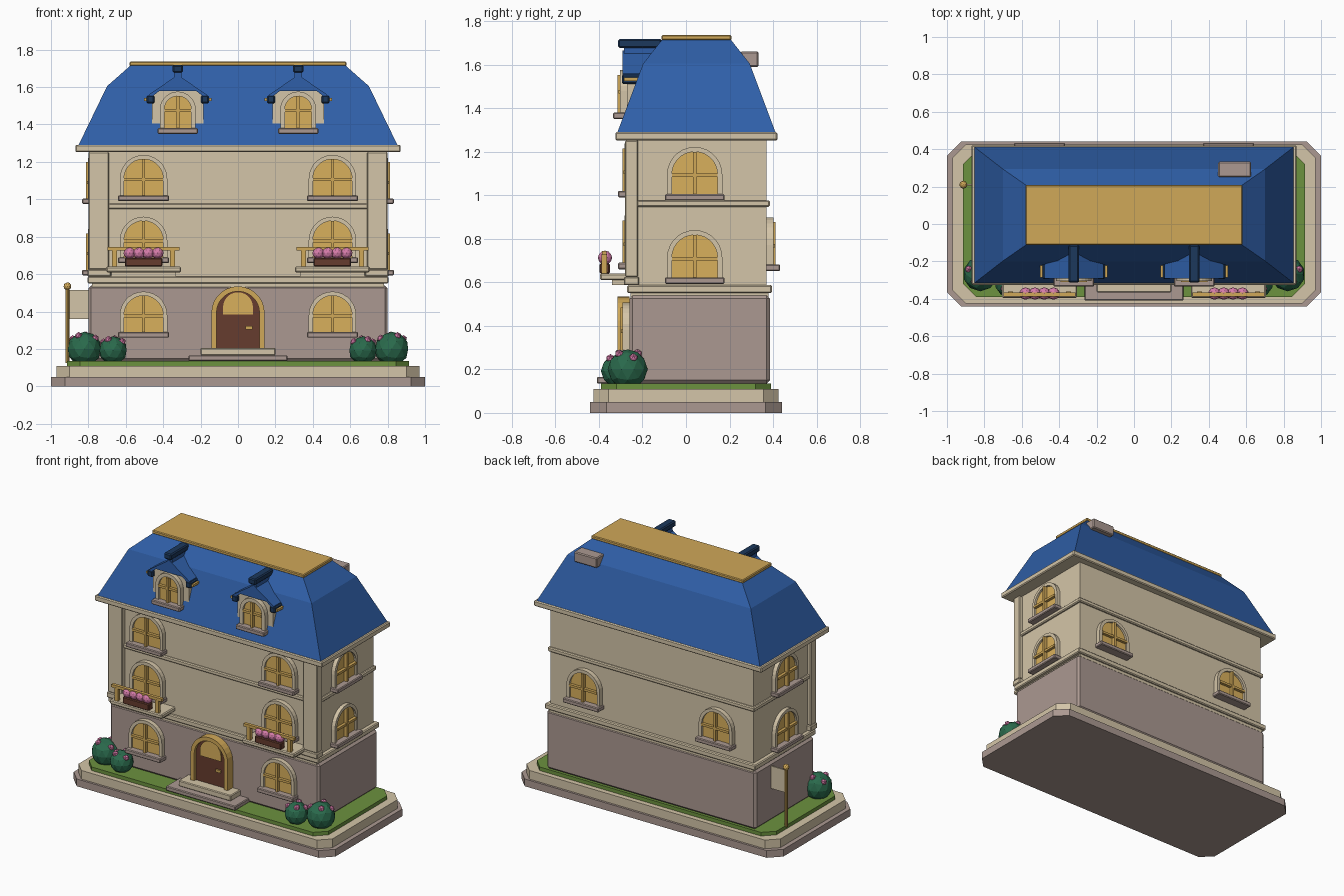
import bpy, bmesh, math
from mathutils import Matrix, Vector

cube = bpy.data.objects.get("Cube")
if cube:
    bpy.data.objects.remove(cube, do_unlink=True)


def material(name, r, g, b):
    lin = [((c / 255 + 0.055) / 1.055) ** 2.4 for c in (r, g, b)] + [1]
    m = bpy.data.materials.new(name)
    m.use_nodes = True
    m.diffuse_color = lin
    m.node_tree.nodes["Principled BSDF"].inputs["Base Color"].default_value = lin
    return m


CREAM = material("cream stone", 212, 197, 168)
TAUPE = material("taupe stone", 171, 153, 145)
BLUE = material("blue slate", 47, 95, 168)
NAVY = material("navy trim", 28, 56, 92)
GOLD = material("gold", 208, 168, 88)
GLASS = material("warm glass", 217, 176, 92)
GRASS = material("grass", 108, 146, 62)
LEAF = material("leaf green", 42, 106, 76)
PINK = material("pink petals", 214, 124, 170)
BROWN = material("brown wood", 102, 60, 46)
I = Matrix.Identity(4)


def finish(name, bm, mat, mw=I, bevel=0):
    bmesh.ops.recalc_face_normals(bm, faces=bm.faces)
    me = bpy.data.meshes.new(name)
    bm.to_mesh(me)
    bm.free()
    me.materials.append(mat)
    ob = bpy.data.objects.new(name, me)
    ob.matrix_world = mw
    bpy.context.collection.objects.link(ob)
    if bevel:
        mod = ob.modifiers.new("edge", "BEVEL")
        mod.width, mod.segments = bevel, 1
    return ob


def box(name, x, y, z, mat, mw=I, bevel=0):
    """Box from three (low, high) ranges."""
    bm = bmesh.new()
    bmesh.ops.create_cube(bm, size=1)
    for v in bm.verts:
        v.co = [r[0] + (c + 0.5) * (r[1] - r[0]) for c, r in zip(v.co, (x, y, z))]
    return finish(name, bm, mat, mw, bevel)


def prism(name, pts, lo, hi, mat, mw=I, axis="Y", bevel=0):
    """Extrude a flat outline along Y (points are x, z) or Z (points are x, y)."""
    bm = bmesh.new()
    put = (lambda p, d: (p[0], d, p[1])) if axis == "Y" else (lambda p, d: (p[0], p[1], d))
    face = bm.faces.new([bm.verts.new(put(p, lo)) for p in pts])
    ext = bmesh.ops.extrude_face_region(bm, geom=[face])["geom"]
    shift = Vector(put((0, 0), hi - lo))
    bmesh.ops.translate(bm, vec=shift, verts=[e for e in ext if isinstance(e, bmesh.types.BMVert)])
    return finish(name, bm, mat, mw, bevel)


def ball(name, at, r, mat, sub=2):
    bm = bmesh.new()
    bmesh.ops.create_icosphere(bm, subdivisions=sub, radius=r)
    return finish(name, bm, mat, Matrix.Translation(at))


def arch(r, spring, n=14):
    """Arched outline standing on height 0."""
    top = [(r * math.cos(math.pi * i / n), spring + r * math.sin(math.pi * i / n)) for i in range(n + 1)]
    return [(r, 0)] + top + [(-r, 0)]


def arch_ring(name, r_out, r_in, spring, depth, mat, mw):
    outer, inner = arch(r_out, spring), arch(r_in, spring)
    bm = bmesh.new()
    rows = [[bm.verts.new((x, y, z)) for x, z in pts]
            for pts, y in ((outer, 0), (outer, -depth), (inner, -depth), (inner, 0))]
    for k in range(4):
        a, b = rows[k], rows[(k + 1) % 4]
        for i in range(len(a) - 1):
            bm.faces.new((a[i], a[i + 1], b[i + 1], b[i]))
    for i in (0, -1):
        bm.faces.new([row[i] for row in rows])
    return finish(name, bm, mat, mw)


def window(name, at, turn=0, r=0.105, spring=0.09, rim=0.022, sill=0.137):
    """Arched window; local -y points out of the wall, height 0 is the sill top."""
    mw = Matrix.Translation(at) @ Matrix.Rotation(turn, 4, "Z")
    arch_ring(name + "_frame", r + rim, r, spring, 0.032, CREAM, mw)
    prism(name + "_glass", arch(r, spring), 0, -0.018, GLASS, mw)
    box(name + "_mullion", (-0.008, 0.008), (-0.042, 0), (0, spring + r), GOLD, mw)
    box(name + "_crossbar", (-r, r), (-0.038, 0), (spring - 0.012, spring + 0.004), GOLD, mw)
    box(name + "_sill", (-sill, sill), (-0.063, 0.01), (-0.03, 0), TAUPE, mw, 0.005)


def octagon(x, y, c):
    return [(x - c, -y), (x, c - y), (x, y - c), (x - c, y),
            (c - x, y), (-x, y - c), (-x, c - y), (c - x, -y)]


# Stepped plinth and lawn
prism("plinth_base", octagon(1, 0.44, 0.075), 0, 0.05, TAUPE, axis="Z")
prism("plinth_top", octagon(0.97, 0.425, 0.07), 0.05, 0.11, CREAM, axis="Z")
prism("lawn", octagon(0.915, 0.39, 0.07), 0.11, 0.135, GRASS, axis="Z")

# Walls, bands and corner pilasters
box("ground_floor", (-0.8, 0.8), (-0.26, 0.385), (0.135, 0.54), TAUPE, bevel=0.015)
box("lower_band_foot", (-0.78, 0.78), (-0.255, 0.38), (0.53, 0.555), CREAM)
box("lower_band", (-0.805, 0.805), (-0.27, 0.395), (0.55, 0.587), CREAM, bevel=0.006)
box("upper_floors", (-0.775, 0.775), (-0.25, 0.37), (0.58, 1.26), CREAM)
box("middle_band", (-0.79, 0.79), (-0.262, 0.385), (0.947, 0.977), CREAM, bevel=0.006)
box("cornice", (-0.87, 0.87), (-0.325, 0.42), (1.252, 1.29), CREAM, bevel=0.006)
for side, s in (("left", 1), ("right", -1)):
    box(side + "_pilaster", sorted((s * 0.69, s * 0.8)), (-0.28, -0.22), (0.625, 1.252), CREAM, bevel=0.005)
    box(side + "_pilaster_foot", sorted((s * 0.68, s * 0.805)), (-0.285, -0.215), (0.587, 0.625), CREAM, bevel=0.005)

# Two-slope roof with flat cap
bm = bmesh.new()
rings = []
for hx, hy, z in ((0.855, 0.365, 1.285), (0.70, 0.245, 1.605), (0.575, 0.158, 1.715)):
    rings.append([bm.verts.new((sx * hx, 0.048 + sy * hy, z)) for sx, sy in ((-1, -1), (1, -1), (1, 1), (-1, 1))])
for a, b in zip(rings, rings[1:]):
    for i in range(4):
        j = (i + 1) % 4
        bm.faces.new((a[i], a[j], b[j], b[i]))
bm.faces.new(rings[0])
bm.faces.new(rings[-1])
finish("roof", bm, BLUE)
box("roof_cap", (-0.58, 0.58), (-0.112, 0.208), (1.712, 1.736), GOLD, bevel=0.005)
box("chimney", (0.45, 0.625), (0.25, 0.333), (1.59, 1.66), TAUPE, bevel=0.006)

# Windows on all walls
for side, s in (("left", 1), ("right", -1)):
    x = s * 0.505
    window(side + "_ground_window", (x, -0.26, 0.29))
    window(side + "_first_window", (x, -0.25, 0.69))
    window(side + "_second_window", (x, -0.25, 1.02))
    window(side + "_back_window", (x, 0.37, 0.682), math.pi)
    for level, z in (("lower", 0.623), ("upper", 1.005)):
        window(f"{side}_{level}_side_window", (s * 0.77, 0.04, z), s * math.pi / 2)

    # Balcony with railing and flower box
    mw = Matrix.Translation((x, 0, 0))
    box(side + "_balcony", (-0.2, 0.2), (-0.395, -0.24), (0.61, 0.64), CREAM, mw, 0.006)
    box(side + "_balcony_bracket", (-0.17, 0.17), (-0.34, -0.24), (0.587, 0.61), CREAM, mw)
    box(side + "_balcony_rail", (-0.193, 0.193), (-0.387, -0.365), (0.725, 0.745), GOLD, mw)
    for i in (-1, 1):
        box(side + "_balcony_post", (i * 0.155 - 0.013, i * 0.155 + 0.013), (-0.388, -0.362), (0.64, 0.73), GOLD, mw)
    box(side + "_planter", (-0.1, 0.1), (-0.397, -0.35), (0.64, 0.687), BROWN, mw, 0.005)
    for i in range(4):
        ball(side + "_planter_flower", (x - 0.075 + i * 0.05, -0.372, 0.713), 0.033, PINK)

    # Dormer
    mw = Matrix.Translation((s * 0.322, 0, 0))
    body = [(-0.115, 1.36), (0.115, 1.36), (0.137, 1.39), (0.137, 1.56), (0, 1.64), (-0.137, 1.56), (-0.137, 1.39)]
    prism(side + "_dormer_body", body, -0.272, -0.1, CREAM, mw)
    roof = [(-0.155, 1.535), (-0.1, 1.578), (0.1, 1.578), (0.155, 1.535), (0.155, 1.56), (0, 1.665), (-0.155, 1.56)]
    prism(side + "_dormer_roof", roof, -0.292, -0.1, BLUE, mw)
    box(side + "_dormer_ridge", (-0.028, 0.028), (-0.312, -0.112), (1.677, 1.718), NAVY, mw, 0.007)
    box(side + "_dormer_ridge_foot", (-0.02, 0.02), (-0.285, -0.11), (1.64, 1.68), BLUE, mw)
    for i in (-1, 1):
        box(side + "_dormer_eave", sorted((i * 0.125, i * 0.167)), (-0.295, -0.19), (1.512, 1.556), NAVY, mw, 0.007)
        box(side + "_dormer_eave_end", sorted((i * 0.15, i * 0.18)), (-0.285, -0.215), (1.525, 1.541), GOLD, mw)
    window(side + "_dormer_window", (s * 0.322, -0.272, 1.38), 0, 0.072, 0.1, 0.024, 0.108)

    # Flowering bushes
    for bx, by, bz, r in ((0.822, -0.268, 0.2, 0.092), (0.668, -0.315, 0.192, 0.076)):
        ball(side + "_bush", (s * bx, by, bz), r, LEAF)
        for d in ((-0.65, -0.3, 0.62), (0.35, -0.45, 0.8), (0.7, 0.3, 0.6), (-0.1, 0.5, 0.8)):
            p = Vector((s * bx, by, bz)) + Vector((s * d[0], d[1], d[2])).normalized() * r * 0.93
            ball(side + "_bush_flower", p, 0.021, PINK, 1)

# Front door and steps
mw = Matrix.Translation((0, -0.26, 0.205))
arch_ring("door_frame", 0.142, 0.115, 0.188, 0.055, GOLD, mw)
prism("door", arch(0.115, 0.188), 0, -0.035, BROWN, mw)
light = Matrix.Translation((0, -0.26, 0.385))
prism("door_light", arch(0.08, 0.038), 0, -0.042, GLASS, light)
box("letter_plate", (0.04, 0.078), (-0.045, 0), (0.1, 0.118), GOLD, mw)
box("lower_step", (-0.265, 0.265), (-0.41, -0.25), (0.135, 0.166), TAUPE, bevel=0.005)
box("upper_step", (-0.2, 0.2), (-0.365, -0.25), (0.166, 0.206), CREAM, bevel=0.005)

# Flagpole beside the house
bm = bmesh.new()
bmesh.ops.create_cone(bm, cap_ends=True, segments=10, radius1=0.012, radius2=0.012, depth=0.41)
finish("flagpole", bm, GOLD, Matrix.Translation((-0.912, 0.21, 0.33)))
ball("flagpole_ball", (-0.912, 0.21, 0.535), 0.021, GOLD)
box("flag", (-0.905, -0.795), (0.205, 0.215), (0.36, 0.515), CREAM)
